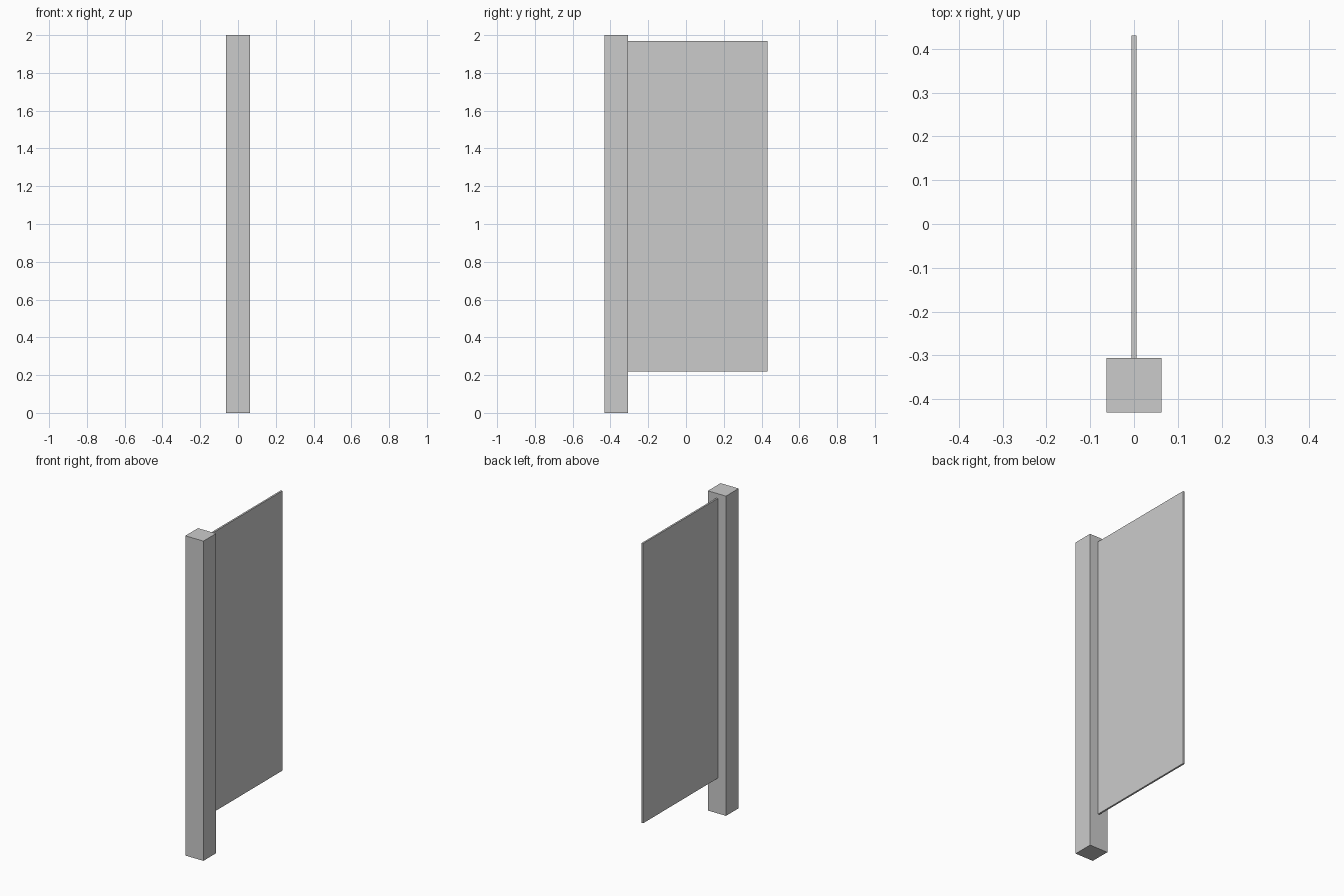
import bpy

if "Cube" in bpy.data.objects:
    bpy.data.objects.remove(bpy.data.objects["Cube"])


def box(name, lo, hi):
    """Axis-aligned box between two corners."""
    size = [b - a for a, b in zip(lo, hi)]
    centre = [(a + b) / 2 for a, b in zip(lo, hi)]
    bpy.ops.mesh.primitive_cube_add(size=1, location=centre)
    ob = bpy.context.object
    ob.name = name
    ob.scale = size
    bpy.ops.object.transform_apply(location=False, rotation=False, scale=True)
    return ob


# Square upright post
box("post", (-0.0625, -0.431, 0), (0.0625, -0.306, 2))

# Thin panel fixed to the back face of the post
box("panel", (-0.0055, -0.306, 0.22), (0.0055, 0.431, 1.97))
